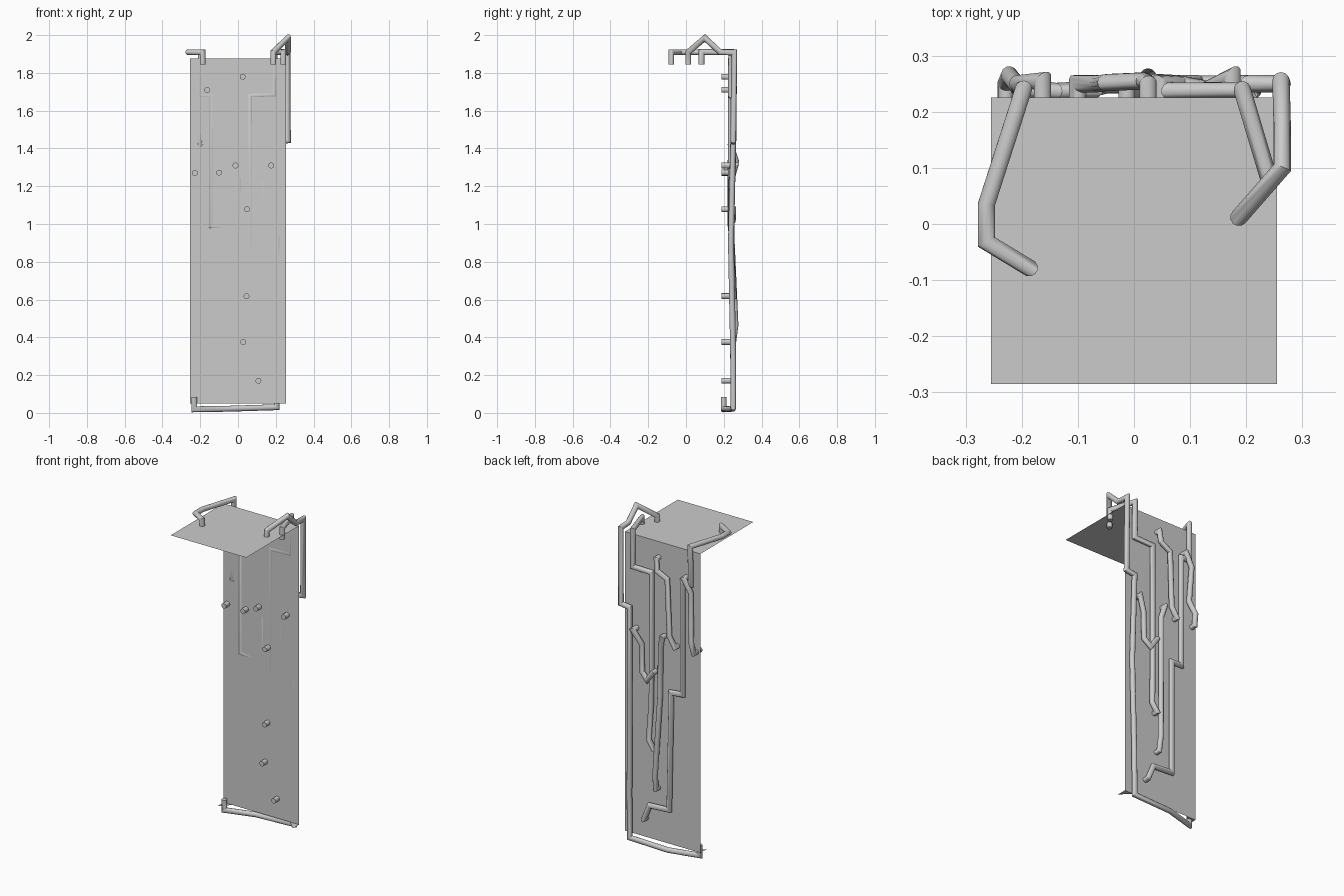
import bpy, bmesh, math
from mathutils import Vector

if "Cube" in bpy.data.objects:
    bpy.data.objects.remove(bpy.data.objects["Cube"])

R = 0.0155
SIDES = 12


def tube(name, points, r=R):
    """Capped round tube with mitred corners along a list of points."""
    pts = [Vector(p) for p in points]
    dirs = [(b - a).normalized() for a, b in zip(pts, pts[1:])]
    bm = bmesh.new()
    d = dirs[0]
    u = d.orthogonal().normalized()
    w = d.cross(u)
    steps = [2 * math.pi * i / SIDES for i in range(SIDES)]
    ring = [pts[0] + r * (math.cos(a) * u + math.sin(a) * w) for a in steps]
    rings = [[bm.verts.new(c) for c in ring]]
    for i, p in enumerate(pts[1:]):
        d = dirs[i]
        n = (d + dirs[i + 1]).normalized() if i + 1 < len(dirs) else d
        # slide the previous ring along the segment onto the mitre plane
        ring = [c + d * ((p - c).dot(n) / d.dot(n)) for c in ring]
        rings.append([bm.verts.new(c) for c in ring])
    for a, b in zip(rings, rings[1:]):
        for k in range(SIDES):
            j = (k + 1) % SIDES
            bm.faces.new((a[k], a[j], b[j], b[k]))
    bm.faces.new(rings[0][::-1])
    bm.faces.new(rings[-1])
    bmesh.ops.recalc_face_normals(bm, faces=bm.faces)
    return finish(name, bm, True)


def finish(name, bm, smooth=False):
    me = bpy.data.meshes.new(name)
    bm.to_mesh(me)
    bm.free()
    ob = bpy.data.objects.new(name, me)
    bpy.context.collection.objects.link(ob)
    if smooth:
        bpy.context.view_layer.objects.active = ob
        ob.select_set(True)
        bpy.ops.object.shade_smooth_by_angle(angle=math.radians(40))
        ob.select_set(False)
    return ob


def sheet(name, polys):
    """Thin single-layer panel."""
    bm = bmesh.new()
    for poly in polys:
        bm.faces.new([bm.verts.new(p) for p in poly])
    return finish(name, bm)


# Top and back panels
W, B, F, T, L = 0.255, 0.225, -0.285, 1.875, 0.05
sheet("top_panel", [[(-W, F, T), (W, F, T), (W, B, T), (-W, B, T)]])
sheet("back_panel", [[(W, B, L), (-W, B, L), (-W, B, T), (W, B, T)]])

# Small corner tabs under the back panel
sheet("bottom_corner_tabs", [
    [(-W, B, L), (-W, B - 0.06, L), (-W + 0.06, B, L)],
    [(W, B, L), (W - 0.06, B, L), (W, B - 0.06, L)]])


def wall_pipe(name, path):
    """Pipe lying on the back, both ends plugged into the panel."""
    (x0, _, z0), (x1, _, z1) = path[0], path[-1]
    tube(name, [(x0, 0.188, z0)] + path + [(x1, 0.188, z1)])


# Pipes that start on the top and run down the back
tube("outer_long_pipe", [
    (0.187, 0.012, 1.845), (0.187, 0.012, 1.91), (0.264, 0.1, 1.985),
    (0.264, 0.18, 1.91), (0.262, 0.255, 1.908), (0.264, 0.25, 1.443),
    (0.205, 0.25, 1.435), (0.212, 0.238, 0.9), (0.207, 0.25, 0.3),
    (0.205, 0.25, 0.03), (-0.05, 0.248, 0.022), (-0.232, 0.2, 0.019),
    (-0.232, 0.2, 0.085)])
tube("left_long_pipe", [
    (-0.187, -0.078, 1.845), (-0.187, -0.078, 1.91), (-0.263, -0.032, 1.91),
    (-0.263, 0.035, 1.91), (-0.197, 0.24, 1.91), (-0.2, 0.239, 1.68),
    (-0.143, 0.237, 1.68), (-0.143, 0.236, 0.99), (-0.07, 0.24, 0.985),
    (-0.062, 0.25, 0.27), (0.07, 0.25, 0.262), (0.108, 0.25, 0.17),
    (0.108, 0.188, 0.17)])
tube("right_long_pipe", [
    (0.24, 0.082, 1.845), (0.24, 0.082, 1.91), (0.193, 0.239, 1.91),
    (0.193, 0.238, 1.683), (0.064, 0.237, 1.68), (0.066, 0.239, 0.9),
    (0.077, 0.25, 0.665), (0.045, 0.252, 0.618), (0.045, 0.188, 0.618)])

# Short pipes on the back
wall_pipe("upper_middle_pipe", [
    (0.025, 0.25, 1.78), (0.018, 0.255, 1.71), (-0.05, 0.252, 1.675),
    (-0.063, 0.25, 1.33), (-0.1, 0.25, 1.272)])
wall_pipe("upper_left_pipe", [
    (-0.163, 0.255, 1.71), (-0.207, 0.25, 1.635), (-0.2, 0.236, 1.42),
    (-0.222, 0.265, 1.335), (-0.228, 0.25, 1.27)])
wall_pipe("hooked_pipe", [
    (0.175, 0.262, 1.31), (0.132, 0.24, 1.23), (0.128, 0.24, 1.06),
    (0.088, 0.248, 1.022), (0.048, 0.25, 1.078)])
wall_pipe("lower_middle_pipe", [
    (-0.013, 0.25, 1.31), (0.004, 0.238, 1.24), (0.006, 0.24, 0.95),
    (0.025, 0.262, 0.465), (0.028, 0.25, 0.375)])
